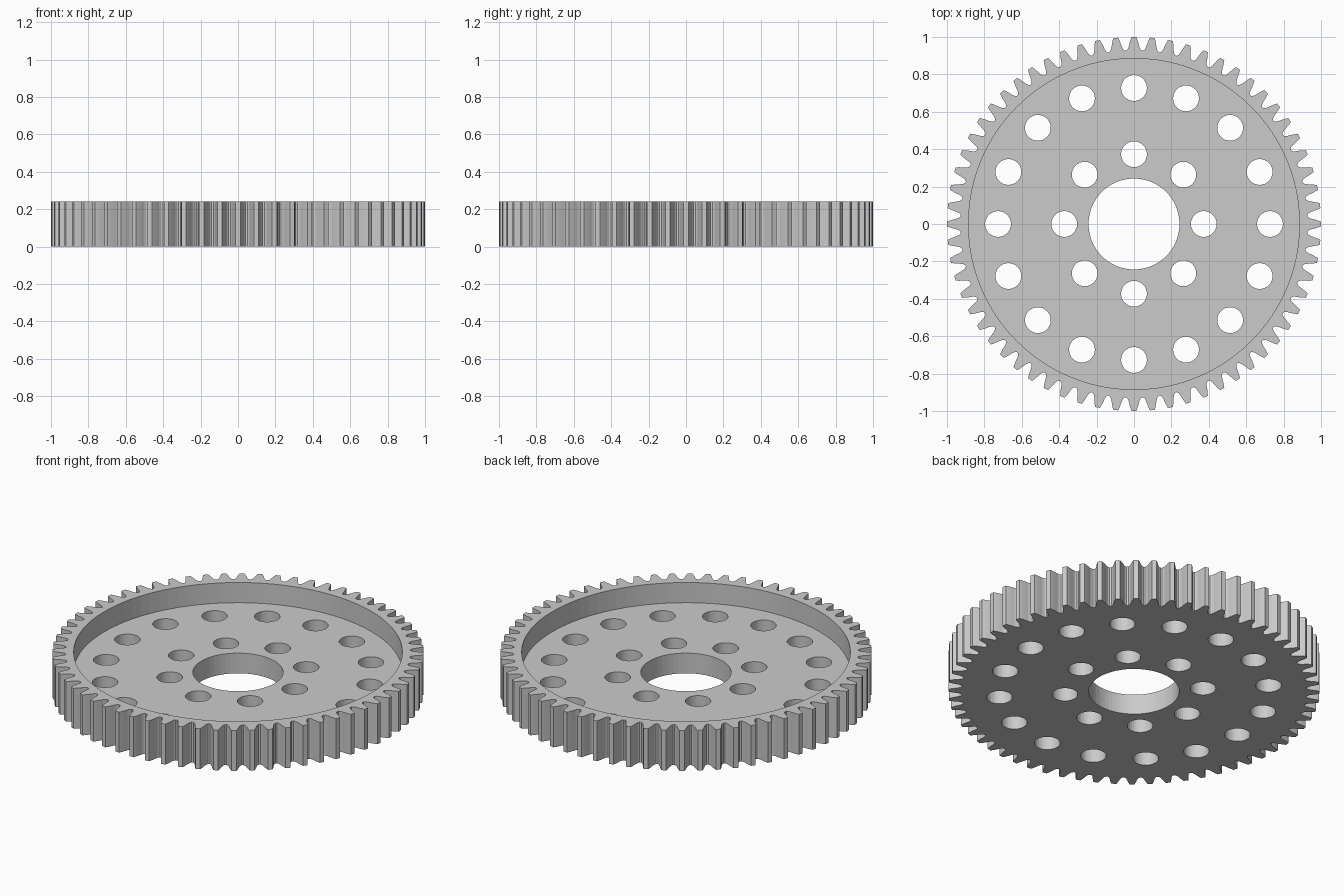
import bpy, bmesh
from math import sin, cos, pi, tau

if "Cube" in bpy.data.objects:
    bpy.data.objects.remove(bpy.data.objects["Cube"])

TEETH, THICK, FLOOR = 64, 0.24, 0.12
PITCH = tau / TEETH

# half tooth profile: (radius, half angle as a share of the pitch)
HALF_TOOTH = [(1.0, 0.13), (0.985, 0.19), (0.967, 0.25), (0.948, 0.305),
              (0.935, 0.37), (0.928, 0.45)]


def gear_outline():
    pts = []
    for i in range(TEETH):
        a = i * PITCH
        for r, s in reversed(HALF_TOOTH):
            pts.append((r * cos(a - s * PITCH), r * sin(a - s * PITCH)))
        for r, s in HALF_TOOTH:
            pts.append((r * cos(a + s * PITCH), r * sin(a + s * PITCH)))
    return pts


def circle(r, n, cx=0.0, cy=0.0):
    return [(cx + r * cos(tau * i / n), cy + r * sin(tau * i / n)) for i in range(n)]


bm = bmesh.new()


def ring(pts, z):
    vs = [bm.verts.new((x, y, z)) for x, y in pts]
    return [bm.edges.new((vs[i], vs[(i + 1) % len(vs)])) for i in range(len(vs))], vs


def wall(low, high):
    n = len(low)
    for i in range(n):
        j = (i + 1) % n
        bm.faces.new((low[i], low[j], high[j], high[i]))


def cap(edges, up):
    bmesh.ops.triangle_fill(bm, use_beauty=True, use_dissolve=False,
                            edges=edges, normal=(0, 0, up))


# toothed rim, recess wall
out = gear_outline()
out_low_e, out_low = ring(out, 0)
out_top_e, out_top = ring(out, THICK)
rec_low_e, rec_low = ring(circle(0.885, 96), FLOOR)
rec_top_e, rec_top = ring(circle(0.885, 96), THICK)

# bore and two rings of drilled holes through the web
holes = [circle(0.243, 64)]
for count, dist in ((8, 0.373), (16, 0.727)):
    for i in range(count):
        a = tau * i / count
        holes.append(circle(0.069, 32, dist * cos(a), dist * sin(a)))

bottom, floor, walls = list(out_low_e), list(rec_low_e), []
for h in holes:
    e0, v0 = ring(h, 0)
    e1, v1 = ring(h, FLOOR)
    bottom += e0
    floor += e1
    walls.append((v0, v1))

cap(bottom, -1)
cap(floor, 1)
cap(out_top_e + rec_top_e, 1)
wall(out_low, out_top)
wall(rec_low, rec_top)
for low, high in walls:
    wall(low, high)
bmesh.ops.recalc_face_normals(bm, faces=bm.faces[:])

mesh = bpy.data.meshes.new("spur_gear")
bm.to_mesh(mesh)
bm.free()
gear = bpy.data.objects.new("spur_gear", mesh)
bpy.context.collection.objects.link(gear)

grey = bpy.data.materials.new("plain grey")
grey.diffuse_color = (0.6, 0.6, 0.6, 1)
grey.use_nodes = True
grey.node_tree.nodes["Principled BSDF"].inputs["Base Color"].default_value = grey.diffuse_color
mesh.materials.append(grey)
